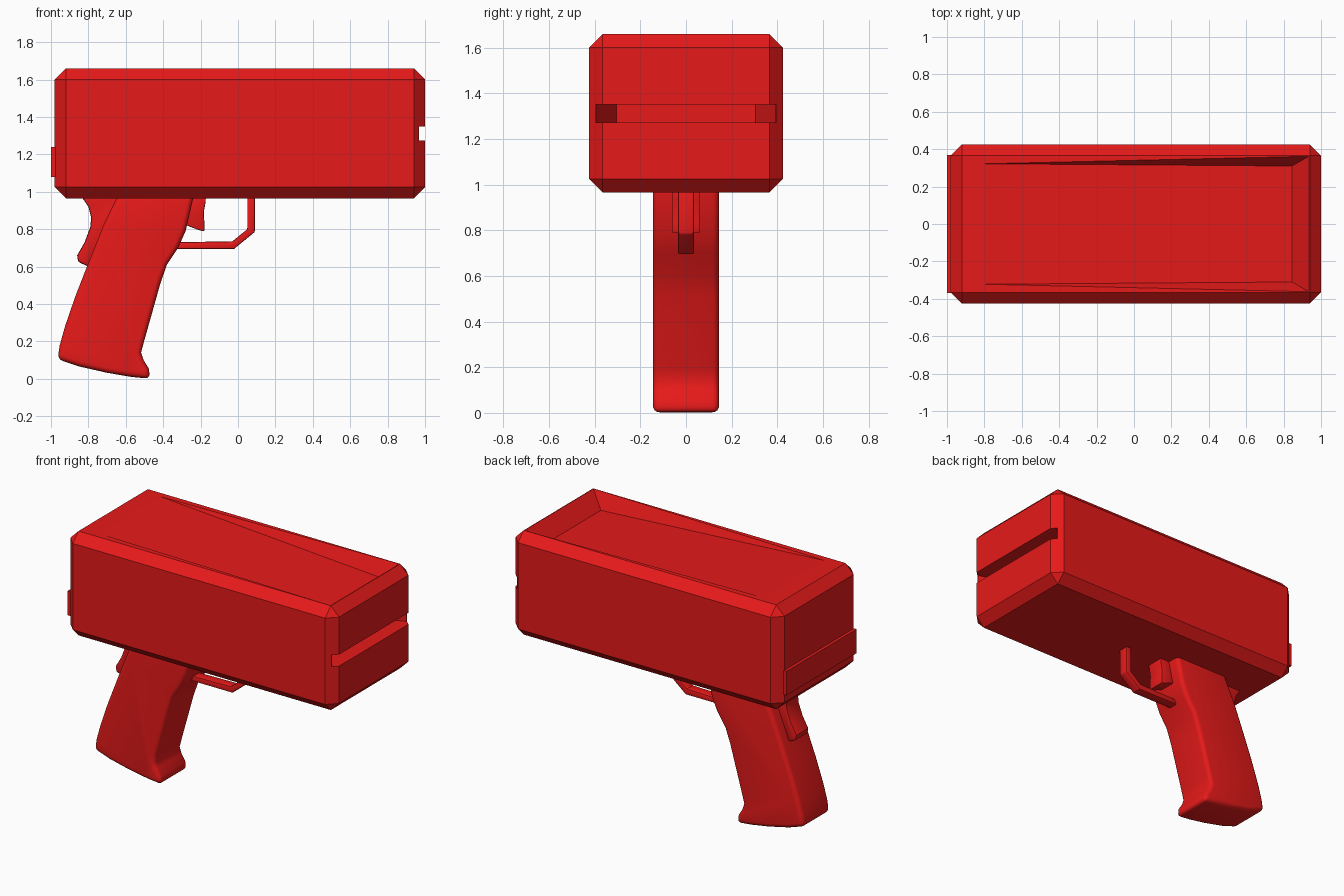
import bpy, bmesh, math
from mathutils import Vector

if "Cube" in bpy.data.objects:
    bpy.data.objects.remove(bpy.data.objects["Cube"])

red = bpy.data.materials.new("red_plastic")
red.diffuse_color = (0.8, 0.01, 0.01, 1)
red.use_nodes = True
red.node_tree.nodes["Principled BSDF"].inputs["Base Color"].default_value = red.diffuse_color


def make_object(name, bm):
    bmesh.ops.recalc_face_normals(bm, faces=bm.faces)
    mesh = bpy.data.meshes.new(name)
    bm.to_mesh(mesh)
    bm.free()
    obj = bpy.data.objects.new(name, mesh)
    bpy.context.collection.objects.link(obj)
    mesh.materials.append(red)
    return obj


def activate(obj):
    bpy.ops.object.select_all(action='DESELECT')
    obj.select_set(True)
    bpy.context.view_layer.objects.active = obj


def prism(name, points, direction):
    """Close a 3D outline and extrude it along direction."""
    bm = bmesh.new()
    face = bm.faces.new([bm.verts.new(p) for p in points])
    new = bmesh.ops.extrude_face_region(bm, geom=[face])["geom"]
    bmesh.ops.translate(bm, vec=Vector(direction),
                        verts=[v for v in new if isinstance(v, bmesh.types.BMVert)])
    return make_object(name, bm)


def side_part(name, profile, half, bevel, segments=2, limit=40):
    """Extrude an (x, z) side profile across y and round its edges."""
    obj = prism(name, [(x, -half, z) for x, z in profile], (0, 2 * half, 0))
    activate(obj)
    mod = obj.modifiers.new("round", 'BEVEL')
    mod.width, mod.segments = bevel, segments
    mod.limit_method, mod.angle_limit = 'ANGLE', math.radians(limit)
    bpy.ops.object.modifier_apply(modifier="round")
    bpy.ops.object.shade_smooth_by_angle(angle=math.radians(35))
    return obj


def box(name, lo, hi, chamfer=0):
    lo, hi = Vector(lo), Vector(hi)
    bm = bmesh.new()
    bmesh.ops.create_cube(bm, size=1)
    for v in bm.verts:
        v.co = Vector([(lo[i] + hi[i]) / 2 + v.co[i] * (hi[i] - lo[i]) for i in range(3)])
    if chamfer:
        bmesh.ops.bevel(bm, geom=bm.edges[:], offset=chamfer, segments=1,
                        affect='EDGES', profile=0.5)
    return make_object(name, bm)


def cut(target, cutter):
    cutter.hide_render = True
    activate(target)
    mod = target.modifiers.new("cut", 'BOOLEAN')
    mod.operation, mod.solver, mod.object = 'DIFFERENCE', 'EXACT', cutter
    bpy.ops.object.modifier_apply(modifier="cut")
    bpy.data.objects.remove(cutter)


# Chamfered main housing
body = box("body", (-0.98, -0.425, 0.965), (1.0, 0.425, 1.66), 0.06)

# Wedge-shaped tray sloping down toward the muzzle
bm = bmesh.new()
for s in (-1, 1):
    for p in [(-0.8, 0.322, 1.66), (-0.8, 0.322, 1.8), (0.935, 0.362, 1.66),
              (0.935, 0.362, 1.8), (0.845, 0.31, 1.56)]:
        bm.verts.new((p[0], s * p[1], p[2]))
bmesh.ops.convex_hull(bm, input=bm.verts[:])
cut(body, make_object("tray_cutter", bm))

# Muzzle slot with slanted ends
slot = [(1.1, -0.6), (1.1, 0.6), (0.968, 0.6), (0.968, 0.393), (0.75, 0.305),
        (0.75, -0.305), (0.968, -0.393), (0.968, -0.6)]
cut(body, prism("slot_cutter", [(x, y, 1.273) for x, y in slot], (0, 0, 0.077)))

# Rear latch plate
box("rear_plate", (-1.0, -0.368, 1.08), (-0.95, 0.368, 1.24))

# Raked pistol grip
side_part("grip", [
    (-0.64, 0.985), (-0.72, 0.82), (-0.80, 0.62), (-0.87, 0.44), (-0.925, 0.28),
    (-0.953, 0.18), (-0.965, 0.105), (-0.85, 0.066), (-0.70, 0.032), (-0.57, 0.01),
    (-0.47, 0.0), (-0.477, 0.055), (-0.505, 0.10), (-0.518, 0.14), (-0.505, 0.19),
    (-0.46, 0.35), (-0.415, 0.51), (-0.38, 0.61), (-0.32, 0.70), (-0.28, 0.79),
    (-0.235, 0.985)], 0.145, 0.028, 4)

# Grip safety behind the grip
side_part("grip_safety", [
    (-0.845, 0.985), (-0.80, 0.92), (-0.785, 0.86), (-0.79, 0.81), (-0.82, 0.73),
    (-0.86, 0.66), (-0.855, 0.625), (-0.80, 0.60), (-0.70, 0.70), (-0.60, 0.985)],
    0.065, 0.01)

# Trigger
side_part("trigger", [
    (-0.30, 0.985), (-0.17, 0.985), (-0.175, 0.935), (-0.183, 0.89), (-0.18, 0.84),
    (-0.18, 0.788), (-0.21, 0.795), (-0.30, 0.83)], 0.06, 0.006)

# Trigger guard
side_part("trigger_guard", [
    (-0.34, 0.695), (-0.02, 0.695), (0.09, 0.785), (0.09, 0.985), (0.05, 0.985),
    (0.05, 0.80), (-0.03, 0.735), (-0.33, 0.73)], 0.034, 0.007)
